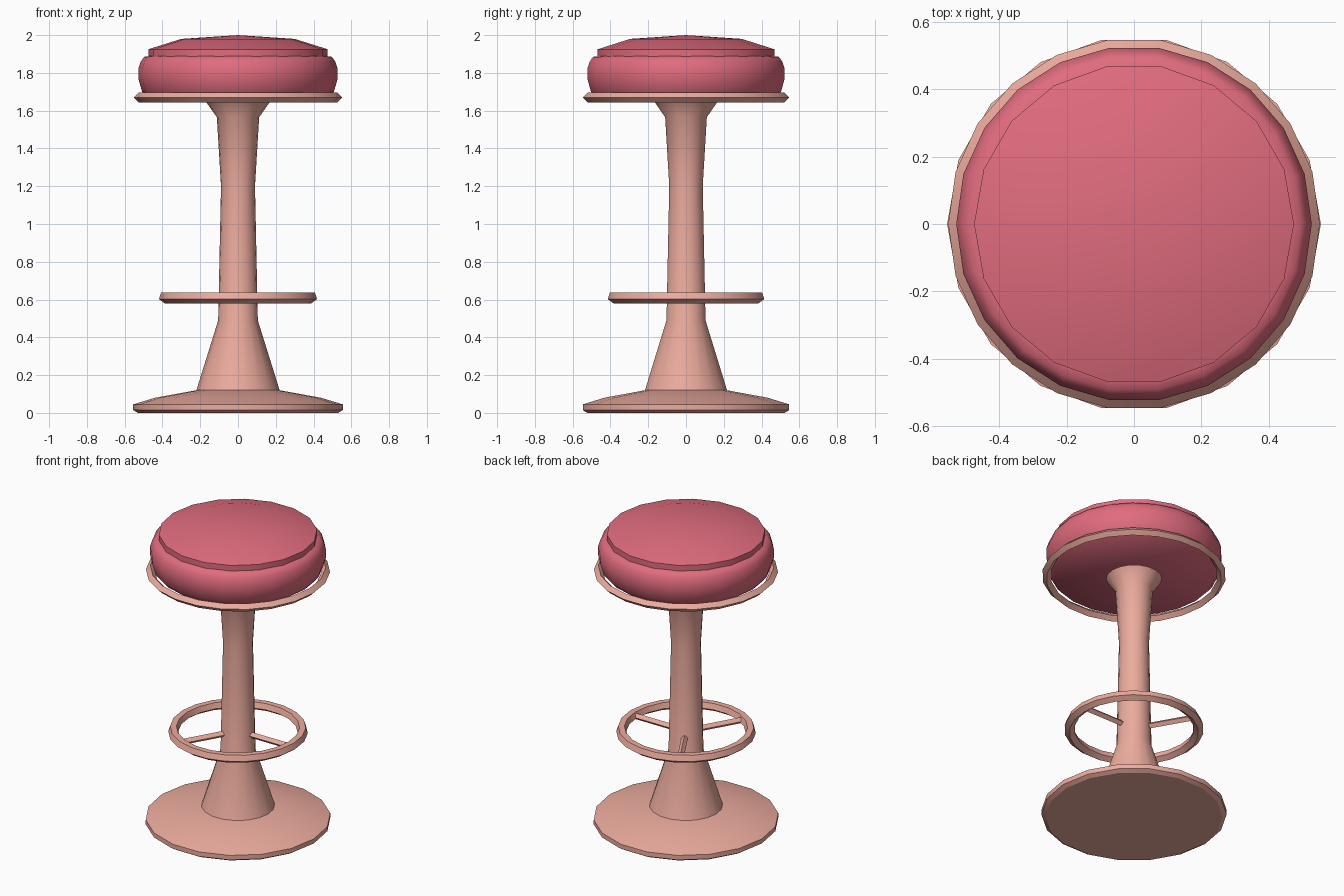
import bpy, bmesh, math
from mathutils import Matrix

if "Cube" in bpy.data.objects:
    bpy.data.objects.remove(bpy.data.objects["Cube"])


def material(name, rgb):
    m = bpy.data.materials.new(name)
    m.diffuse_color = (*rgb, 1)
    m.use_nodes = True
    m.node_tree.nodes["Principled BSDF"].inputs["Base Color"].default_value = m.diffuse_color
    return m


PINK = material("pink_vinyl", (0.75, 0.15, 0.21))
SALMON = material("salmon_metal", (0.84, 0.41, 0.34))


def finish(bm, name, mat, angle):
    bmesh.ops.remove_doubles(bm, verts=bm.verts, dist=1e-5)
    bmesh.ops.recalc_face_normals(bm, faces=bm.faces)
    for f in bm.faces:
        f.smooth = True
    me = bpy.data.meshes.new(name)
    bm.to_mesh(me)
    bm.free()
    me.set_sharp_from_angle(angle=math.radians(angle))
    me.materials.append(mat)
    ob = bpy.data.objects.new(name, me)
    bpy.context.collection.objects.link(ob)
    return ob


def lathe(name, profile, mat, steps=18, closed=False, angle=35):
    """Spin an (r, z) profile around the z axis."""
    bm = bmesh.new()
    vs = [bm.verts.new((r, 0, z)) for r, z in profile]
    es = [bm.edges.new(p) for p in zip(vs, vs[1:])]
    if closed:
        es.append(bm.edges.new((vs[-1], vs[0])))
    bmesh.ops.spin(bm, geom=vs + es, cent=(0, 0, 0), axis=(0, 0, 1),
                   angle=math.tau, steps=steps, use_merge=True)
    return finish(bm, name, mat, angle)


def ring(name, radius, z, tube, sides, steps, mat, turn=0):
    pts = [(radius + tube * math.cos(math.tau * i / sides + turn),
            z + tube * math.sin(math.tau * i / sides + turn)) for i in range(sides)]
    return lathe(name, pts, mat, steps, closed=True)


# Base plate
lathe("base", [(0, 0), (0.53, 0), (0.555, 0.015), (0.555, 0.045),
               (0.44, 0.08), (0.22, 0.12), (0, 0.12)], SALMON, angle=25)

# Column: flared foot, slim shaft, flared head and hidden neck to the seat
lathe("column", [(0, 0.115), (0.222, 0.115), (0.105, 0.49), (0.09, 1.2), (0.112, 1.565),
                 (0.168, 1.645), (0.1, 1.645), (0.1, 1.675)], SALMON)

# Seat: lower cushion and domed top pad
lathe("seat_cushion", [(0, 1.673), (0.485, 1.673), (0.508, 1.70), (0.528, 1.77),
                       (0.528, 1.82), (0.515, 1.86), (0.497, 1.885), (0.46, 1.89),
                       (0, 1.89)], PINK, steps=22, angle=50)
lathe("seat_pad", [(0, 1.885), (0.475, 1.885), (0.475, 1.925), (0.3, 1.98), (0, 2.0)], PINK)

# Trim ring under the seat and footrest ring
ring("seat_trim", 0.526, 1.67, 0.026, 4, 22, SALMON)
ring("footrest_ring", 0.388, 0.612, 0.032, 5, 22, SALMON, math.radians(-18))

# Three footrest spokes
for i in range(3):
    bm = bmesh.new()
    bmesh.ops.create_cone(bm, cap_ends=True, segments=4, radius1=0.02, radius2=0.02,
                          depth=0.31,
                          matrix=Matrix.Rotation(math.tau * i / 3, 4, 'Z')
                          @ Matrix.Translation((0.235, 0, 0.61))
                          @ Matrix.Rotation(math.pi / 2, 4, 'Y'))
    finish(bm, f"footrest_spoke_{i + 1}", SALMON, 35)
